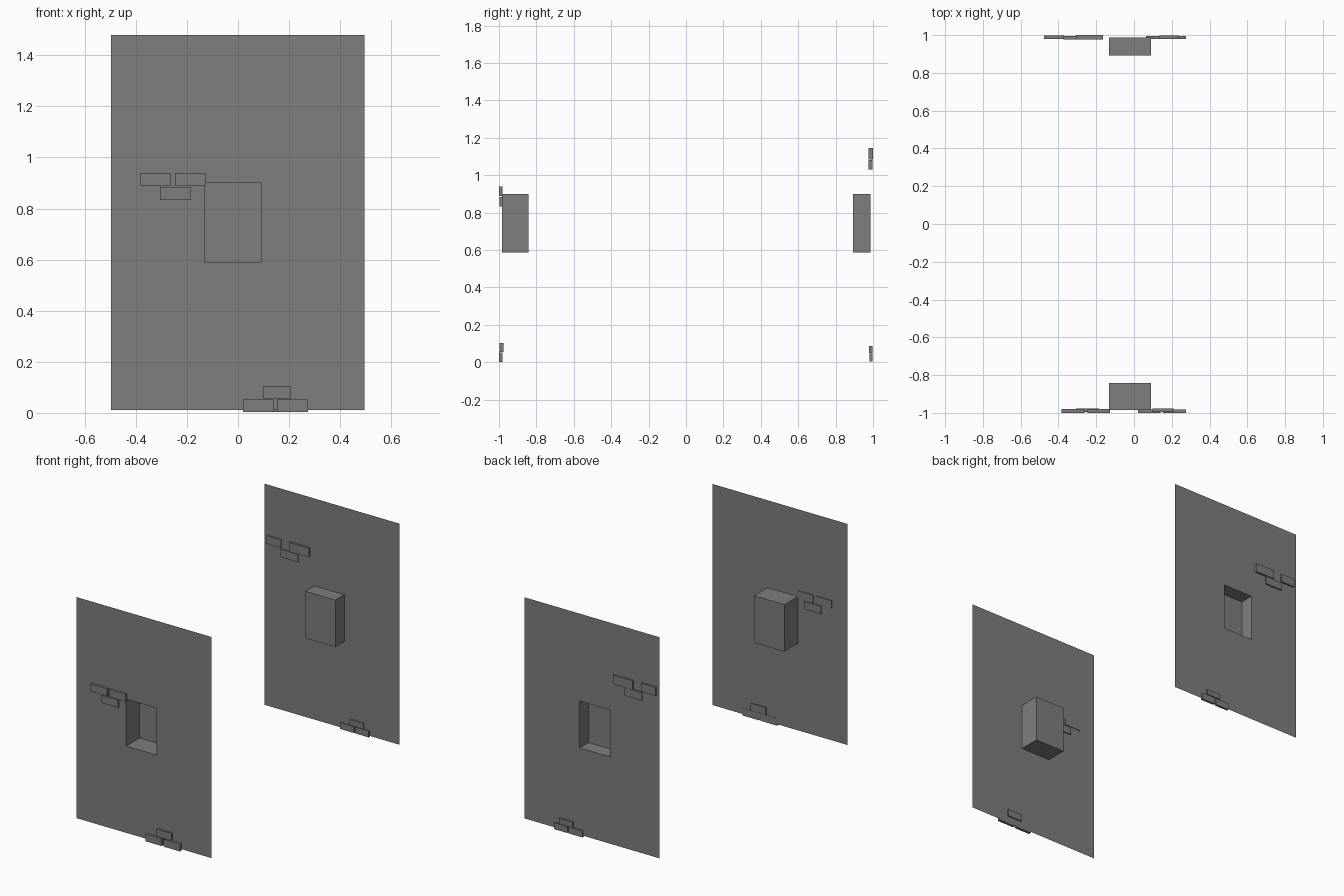
import bpy
import bmesh
from mathutils import Vector

cube = bpy.data.objects.get("Cube")
if cube:
    bpy.data.objects.remove(cube, do_unlink=True)

# Single stone colour
stone = bpy.data.materials.new("stone_grey")
stone.use_nodes = True
grey = (0.21, 0.21, 0.21, 1.0)
stone.diffuse_color = grey
stone.node_tree.nodes["Principled BSDF"].inputs["Base Color"].default_value = grey


def finish(name, bm):
    mesh = bpy.data.meshes.new(name)
    bm.to_mesh(mesh)
    bm.free()
    mesh.materials.append(stone)
    obj = bpy.data.objects.new(name, mesh)
    bpy.context.scene.collection.objects.link(obj)
    return obj


def wall(name, y, niche_y):
    """Thin wall sheet with an open niche sunk towards the middle."""
    bm = bmesh.new()
    xs = (-0.497, -0.132, 0.09, 0.495)
    zs = (0.012, 0.588, 0.90, 1.48)
    grid = [[bm.verts.new((x, y, z)) for x in xs] for z in zs]
    faces = []
    for r in range(3):
        for c in range(3):
            quad = [grid[r][c], grid[r][c + 1], grid[r + 1][c + 1], grid[r + 1][c]]
            faces.append(bm.faces.new(quad if y < 0 else quad[::-1]))
    niche = bmesh.ops.extrude_discrete_faces(bm, faces=[faces[4]])["faces"][0]
    bmesh.ops.translate(bm, verts=niche.verts, vec=Vector((0, niche_y - y, 0)))
    bmesh.ops.remove_doubles(bm, verts=bm.verts, dist=0.0001)
    finish(name, bm)


def brick(name, x0, x1, z0, z1, y0, y1):
    bm = bmesh.new()
    bmesh.ops.create_cube(bm, size=1)
    bmesh.ops.scale(bm, verts=bm.verts, vec=(x1 - x0, y1 - y0, z1 - z0))
    bmesh.ops.translate(bm, verts=bm.verts,
                        vec=((x0 + x1) / 2, (y0 + y1) / 2, (z0 + z1) / 2))
    finish(name, bm)


# Two facing walls
wall("front_wall", -0.984, -0.843)
wall("back_wall", 0.987, 0.893)

# Exposed bricks: x range, z range, y range
groups = {
    "front_upper_brick": [
        (-0.383, -0.263, 0.89, 0.94, -1.0, -0.98),
        (-0.247, -0.126, 0.89, 0.94, -1.0, -0.98),
        (-0.306, -0.184, 0.833, 0.884, -0.996, -0.977)],
    "front_lower_brick": [
        (0.02, 0.139, 0.003, 0.052, -1.0, -0.982),
        (0.153, 0.274, 0.003, 0.052, -1.0, -0.982),
        (0.098, 0.208, 0.056, 0.103, -0.996, -0.976)],
    "back_upper_brick": [
        (-0.476, -0.37, 1.09, 1.145, 0.979, 0.998),
        (-0.307, -0.163, 1.085, 1.145, 0.976, 1.0),
        (-0.373, -0.245, 1.03, 1.082, 0.977, 0.996)],
    "back_lower_brick": [
        (0.064, 0.165, 0.004, 0.047, 0.98, 0.996),
        (0.175, 0.274, 0.004, 0.047, 0.98, 0.996),
        (0.135, 0.236, 0.051, 0.087, 0.979, 0.998)],
}
for name, bricks in groups.items():
    for i, dims in enumerate(bricks, 1):
        brick(f"{name}_{i}", *dims)
